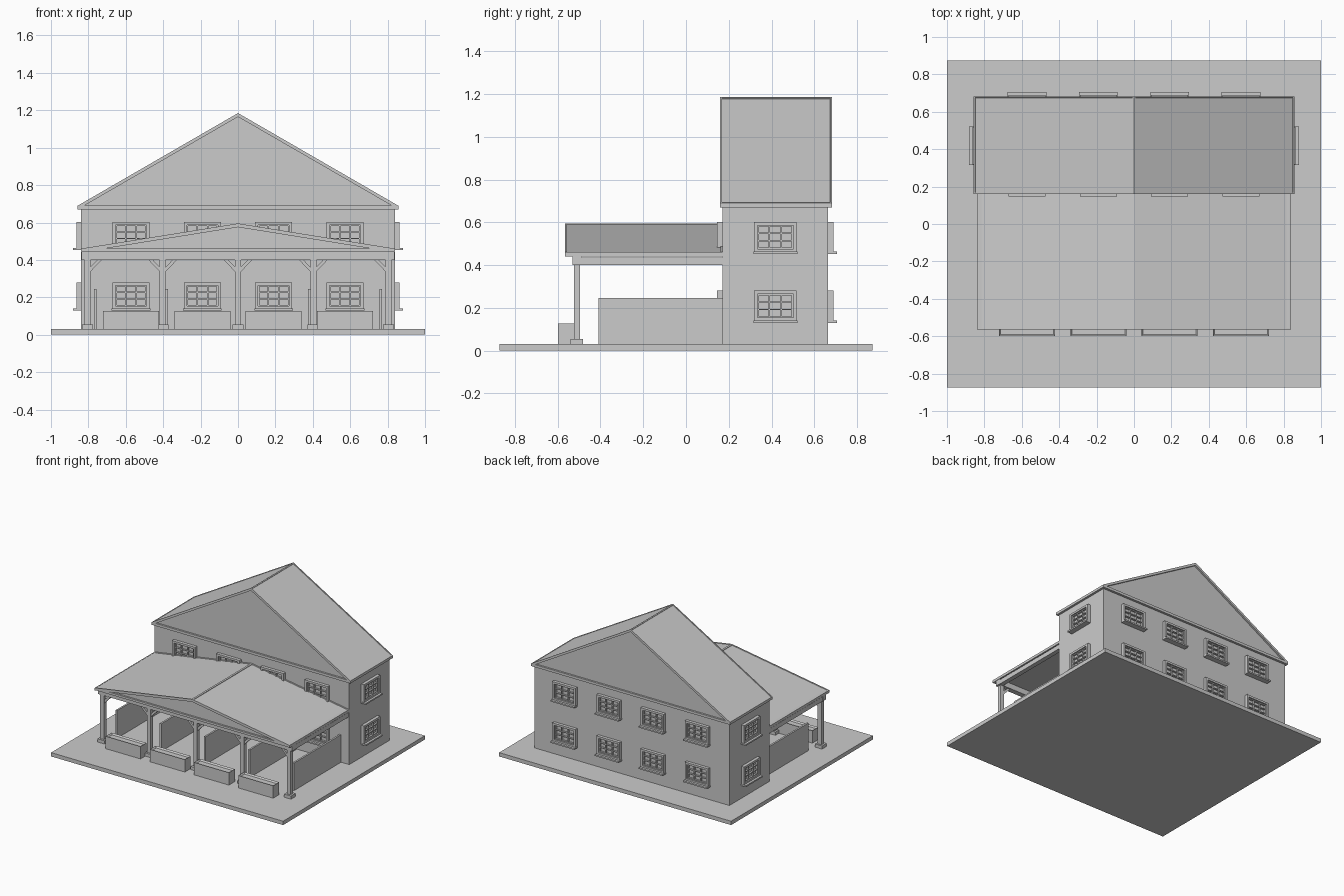
import bpy, bmesh, math
from mathutils import Matrix, Vector

cube = bpy.data.objects.get("Cube")
if cube:
    bpy.data.objects.remove(cube, do_unlink=True)

grey = bpy.data.materials.new("plain_grey")
grey.use_nodes = True
grey.diffuse_color = (0.6, 0.6, 0.6, 1)
grey.node_tree.nodes["Principled BSDF"].inputs["Base Color"].default_value = (0.6, 0.6, 0.6, 1)


def finish(name, bm, matrix=None):
    bmesh.ops.recalc_face_normals(bm, faces=bm.faces)
    mesh = bpy.data.meshes.new(name)
    bm.to_mesh(mesh)
    bm.free()
    mesh.materials.append(grey)
    obj = bpy.data.objects.new(name, mesh)
    if matrix:
        obj.matrix_world = matrix
    bpy.context.collection.objects.link(obj)
    return obj


def box(bm, x, y, z):
    """Add a box from three (low, high) ranges."""
    size = Vector((x[1] - x[0], y[1] - y[0], z[1] - z[0]))
    mid = Vector((sum(x), sum(y), sum(z))) / 2
    m = Matrix.Translation(mid) @ Matrix.Diagonal((*size, 1))
    return bmesh.ops.create_cube(bm, size=1, matrix=m)["verts"]


def prism(bm, profile, y0, y1):
    """Extrude an (x, z) profile along y."""
    face = bm.faces.new([bm.verts.new((x, y0, z)) for x, z in profile])
    new = bmesh.ops.extrude_face_region(bm, geom=[face])["geom"]
    verts = [v for v in new if isinstance(v, bmesh.types.BMVert)]
    bmesh.ops.translate(bm, verts=verts, vec=(0, y1 - y0, 0))


def one_box(name, x, y, z):
    bm = bmesh.new()
    box(bm, x, y, z)
    return finish(name, bm)


def gable_roof(name, half, y0, y1, base, eave, peak, thick=0.02):
    # Closed gable body, set back behind the roof edges
    bm = bmesh.new()
    prism(bm, [(-half + 0.01, eave - thick / 2), (half - 0.01, eave - thick / 2),
               (0, peak - thick / 2)], y0 + 0.014, y1 - 0.014)
    finish(name + "_gable", bm)
    one_box(name + "_cornice", (-half, half), (y0, y1), (base, eave))
    # Sloping panels with a raised rim
    for side, label in ((-1, "right"), (1, "left")):
        bm = bmesh.new()
        prism(bm, [(side * half, eave - thick), (side * half, eave),
                   (0, peak), (0, peak - thick)], y0, y1)
        bmesh.ops.recalc_face_normals(bm, faces=bm.faces)
        top = max(bm.faces, key=lambda f: f.calc_center_median().z if f.normal.z > 0.3 else -1)
        bmesh.ops.inset_region(bm, faces=[top], thickness=0.011, depth=0)
        bmesh.ops.inset_region(bm, faces=[top], thickness=0.001, depth=-0.004)
        finish(f"{name}_panel_{label}", bm)


# Ground slab and main block
one_box("ground_slab", (-1, 1), (-0.873, 0.873), (0, 0.03))
one_box("main_walls", (-0.84, 0.84), (0.17, 0.665), (0.03, 0.68))
gable_roof("main_roof", 0.857, 0.16, 0.683, 0.67, 0.69, 1.185)
gable_roof("porch_roof", 0.84, -0.565, 0.17, 0.443, 0.46, 0.595)


# Windows: outward is local -y, origin at the middle of the sill on the wall
def window(name, x, y, z, angle):
    bm = bmesh.new()
    w, h = 0.1, 0.15
    box(bm, (-w - 0.003, w + 0.003), (-0.042, 0.004), (0, 0.011))
    for s in (-1, 1):
        box(bm, sorted((s * w, s * (w - 0.016))), (-0.024, 0.004), (0.011, h))
        box(bm, sorted((s * (w - 0.016), s * (w - 0.024))), (-0.014, 0.004), (0.03, h - 0.016))
        box(bm, sorted((s * 0.024, s * 0.031)), (-0.014, 0.004), (0.03, h - 0.016))
    for low, high, out in ((0.011, 0.024, 0.024), (h - 0.016, h, 0.024),
                           (0.024, 0.03, 0.014), (h - 0.022, h - 0.016, 0.014),
                           (0.059, 0.065, 0.014), (0.094, 0.1, 0.014)):
        box(bm, (-w + 0.016, w - 0.016), (-out, 0.004), (low, high))
    m = Matrix.Translation((x, y, z)) @ Matrix.Rotation(angle, 4, "Z")
    finish(name, bm, m)


bays = (-0.572, -0.19, 0.19, 0.572)
for floor, z in (("lower", 0.13), ("upper", 0.452)):
    for i, x in enumerate(bays):
        window(f"{floor}_front_window_{i + 1}", x, 0.17, z, 0)
        window(f"{floor}_back_window_{i + 1}", x, 0.665, z, math.pi)
    window(f"{floor}_left_window", 0.84, 0.418, z, math.pi / 2)
    window(f"{floor}_right_window", -0.84, 0.418, z, -math.pi / 2)

# Porch beams
one_box("porch_front_beam", (-0.837, 0.837), (-0.53, -0.49), (0.4, 0.445))
for side, label in ((-1, "right"), (1, "left")):
    one_box(f"porch_{label}_beam", sorted((side * 0.8, side * 0.835)), (-0.49, 0.17), (0.4, 0.435))

# Porch posts with footings and diagonal braces
for i in range(5):
    x = -0.805 + i * 0.4025
    bm = bmesh.new()
    box(bm, (x - 0.016, x + 0.016), (-0.525, -0.495), (0.05, 0.405))
    box(bm, (x - 0.03, x + 0.03), (-0.54, -0.482), (0.03, 0.055))
    for s in (-1, 1):
        if abs(x + s * 0.1) < 0.83:
            prism(bm, [(x + s * dx, z) for dx, z in
                       ((0.014, 0.335), (0.014, 0.36), (0.054, 0.402), (0.078, 0.402))],
                  -0.52, -0.5)
    finish(f"porch_post_{i + 1}", bm)

# Stall dividers
for i in range(5):
    x = -0.763 + i * 0.3815
    one_box(f"stall_divider_{i + 1}", (x - 0.007, x + 0.007), (-0.41, 0.17), (0.03, 0.245))

# Troughs with a shallow recessed top
for i, x in enumerate(bays):
    bm = bmesh.new()
    box(bm, (x - 0.15, x + 0.15), (-0.598, -0.525), (0.03, 0.127))
    top = max(bm.faces, key=lambda f: f.calc_center_median().z)
    bmesh.ops.inset_region(bm, faces=[top], thickness=0.012, depth=0)
    bmesh.ops.translate(bm, verts=top.verts, vec=(0, 0, -0.012))
    finish(f"trough_{i + 1}", bm)
